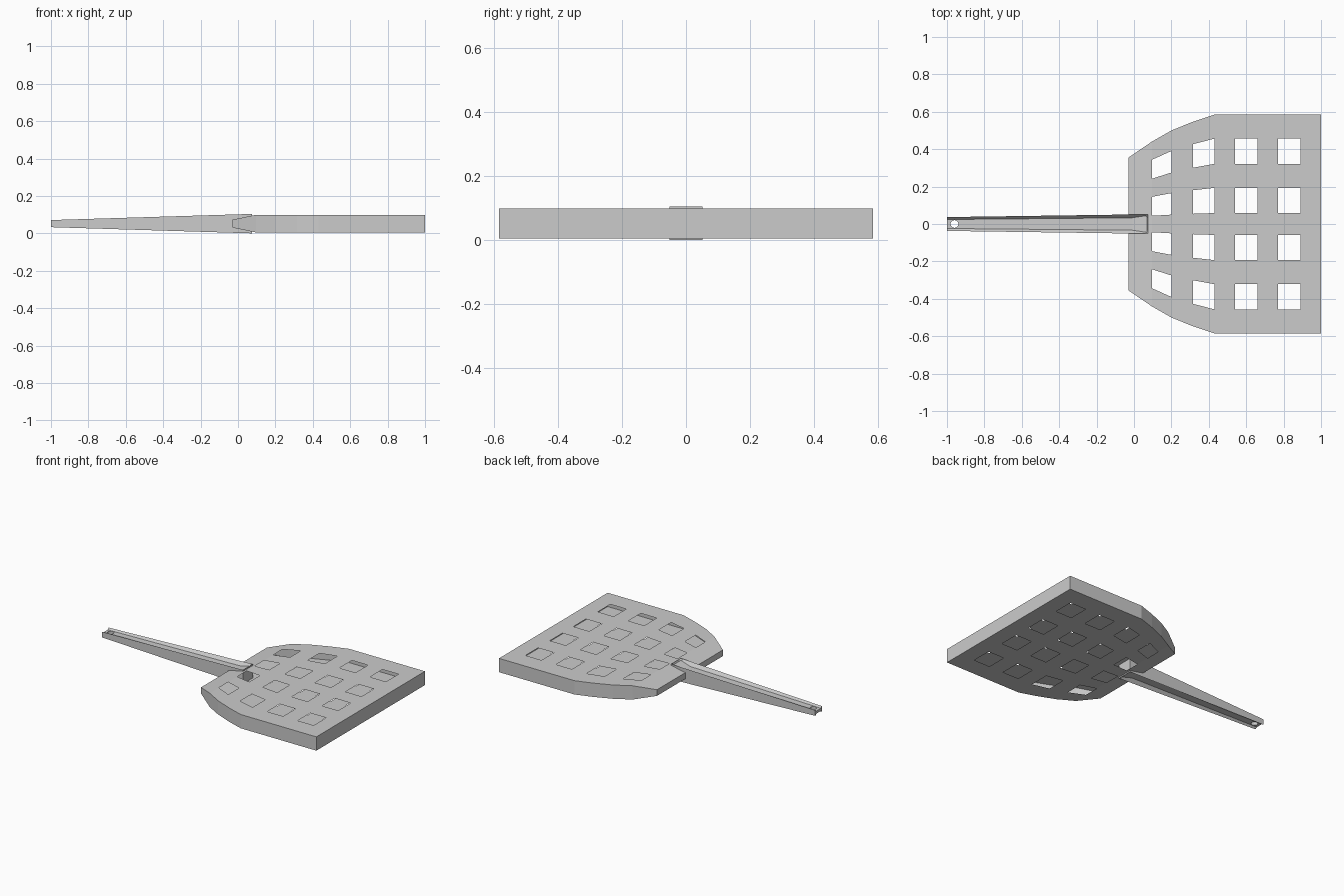
import bpy, bmesh

if "Cube" in bpy.data.objects:
    bpy.data.objects.remove(bpy.data.objects["Cube"])

def make_object(name, bm):
    mesh = bpy.data.meshes.new(name)
    bm.to_mesh(mesh)
    bm.free()
    ob = bpy.data.objects.new(name, mesh)
    bpy.context.collection.objects.link(ob)
    return ob

# Swatter head: hollow slab, two perforated sheets joined by an outer rim
xs = [-0.03, 0.095, 0.2, 0.315, 0.43, 0.54, 0.66, 0.77, 0.89, 1.0]
half_widths = [0.355, 0.44, 0.5, 0.547] + [0.585] * 6
fractions = [-1, -0.78, -0.55, -0.33, -0.1, 0.1, 0.33, 0.55, 0.78, 1]
N = len(xs)
bm = bmesh.new()
sheets = []
for side in (-1, 1):
    grid = []
    for i, (x, w) in enumerate(zip(xs, half_widths)):
        z = 0.052 + side * (0.021 if i == 0 else 0.047)
        grid.append([bm.verts.new((x, f * w, z)) for f in fractions])
    for i in range(N - 1):
        for j in range(N - 1):
            if i % 2 and j % 2:
                continue  # square hole
            quad = [grid[i][j], grid[i + 1][j], grid[i + 1][j + 1], grid[i][j + 1]]
            bm.faces.new(quad if side > 0 else quad[::-1])
    sheets.append(grid)

# Outer rim walls
loop = ([(i, 0) for i in range(N - 1)] + [(N - 1, j) for j in range(N - 1)]
        + [(i, N - 1) for i in range(N - 1, 0, -1)] + [(0, j) for j in range(N - 1, 0, -1)])
low, high = sheets
for (a, b), (c, d) in zip(loop, loop[1:] + loop[:1]):
    bm.faces.new((low[a][b], low[c][d], high[c][d], high[a][b]))
make_object("swatter_head", bm)

# Handle: tapered bar with a sloped channel above and below
def section(bm, x, w, h, depth):
    lo, hi, v = 0.052 - h, 0.052 + h, 0.65 * w
    pts = [(w, lo), (w, hi), (v, hi - depth), (-v, hi - depth),
           (-w, hi), (-w, lo), (-v, lo + depth), (v, lo + depth)]
    return [bm.verts.new((x, y, z)) for y, z in pts]

bm = bmesh.new()
rings = [section(bm, -1.0, 0.037, 0.019, 0.01),
         section(bm, 0.063, 0.052, 0.0515, 0.025),
         section(bm, 0.075, 0.052, 0.052, 0.0)]
for r, s in zip(rings, rings[1:]):
    for k in range(8):
        m = (k + 1) % 8
        bm.faces.new((r[k], r[m], s[m], s[k]))
bm.faces.new(rings[0])
bm.faces.new(rings[-1])
bmesh.ops.recalc_face_normals(bm, faces=bm.faces)
handle = make_object("handle", bm)

# Hanging hole through the handle tip
bpy.ops.mesh.primitive_cylinder_add(vertices=12, radius=0.021, depth=0.3,
                                    location=(-0.96, 0, 0.052))
cutter = bpy.context.object
cutter.name = "hanging_hole_cutter"
cutter.hide_render = True
cutter.hide_set(True)
mod = handle.modifiers.new("hanging_hole", 'BOOLEAN')
mod.operation = 'DIFFERENCE'
mod.solver = 'EXACT'
mod.object = cutter
